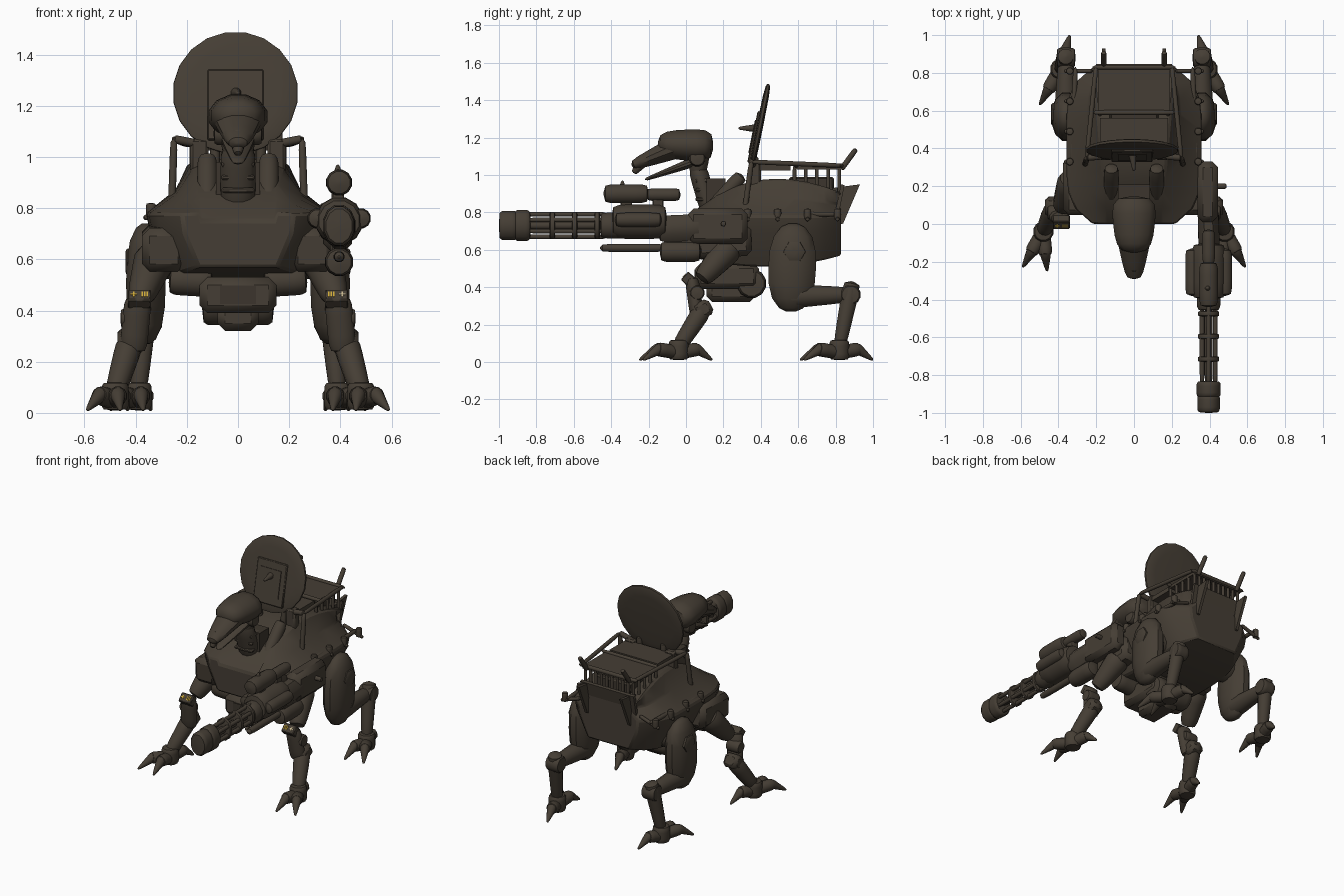
import bpy
import bmesh
import math
from mathutils import Vector, Matrix, Euler

if "Cube" in bpy.data.objects:
    bpy.data.objects.remove(bpy.data.objects["Cube"])


def make_material(name, red, green, blue):
    material = bpy.data.materials.new(name)
    material.use_nodes = True
    material.diffuse_color = (red, green, blue, 1)
    shader = material.node_tree.nodes["Principled BSDF"]
    shader.inputs["Base Color"].default_value = (red, green, blue, 1)
    return material


BROWN = make_material("dark_brown_metal", .06, .048, .035)
DARK = make_material("shadow_brown", .045, .036, .026)
YELLOW = make_material("yellow_paint", .65, .42, .04)
CREAM = make_material("cream_paint", .6, .5, .3)
built = []

def finish(name, bm, material, mirror, bevel):
    bmesh.ops.recalc_face_normals(bm, faces=bm.faces)
    mesh = bpy.data.meshes.new(name)
    bm.to_mesh(mesh)
    bm.free()
    mesh.materials.append(material)
    part = bpy.data.objects.new(name, mesh)
    bpy.context.collection.objects.link(part)
    if bevel:
        part.modifiers.new("bevel", "BEVEL").width = bevel
    if mirror:
        part.modifiers.new("mirror", "MIRROR").use_mirror_merge = False
    built.append(part)

def skin(name, rings, material=BROWN, mirror=False, bevel=0):
    """Join rings of points into a closed skin."""
    bm = bmesh.new()
    loops = [[bm.verts.new(point) for point in ring] for ring in rings]
    for near, far in zip(loops, loops[1:]):
        for i in range(len(near)):
            bm.faces.new((near[i - 1], near[i], far[i], far[i - 1]))
    bm.faces.new(loops[0])
    bm.faces.new(loops[-1])
    finish(name, bm, material, mirror, bevel)

def limb(name, start, end, radius, taper=1, flat=1, power=6, sides=12, mirror=False):
    """Rounded oval bar; a low power swells it, a high one keeps it straight."""
    start, end = Vector(start), Vector(end)
    along = (end - start).normalized()
    reference = Vector((0, 0, 1)) if abs(along.x) > .8 else Vector((1, 0, 0))
    across = (reference - along * along.dot(reference)).normalized()
    upward = along.cross(across)
    rings = []
    for step in range(9):
        reach = -math.cos(math.pi * step / 8)
        t = (reach + 1) / 2
        swell = max(.2, (1 - min(1, abs(reach)) ** power) ** (1 / power))
        size = radius * swell * (1 + (taper - 1) * t)
        angles = [math.tau * (i + .5) / sides for i in range(sides)]
        rings.append([start.lerp(end, t) + across * size * math.cos(a)
                      + upward * size * flat * math.sin(a) for a in angles])
    skin(name, rings, mirror=mirror)

def box(name, centre, size, material=BROWN, tilt=0, mirror=False, bevel=0):
    bm = bmesh.new()
    place = Matrix.Translation(centre) @ Euler((tilt, 0, 0)).to_matrix().to_4x4()
    bmesh.ops.create_cube(bm, size=1, matrix=place @ Matrix.Diagonal((*size, 1)))
    finish(name, bm, material, mirror, bevel)

# Hull: wide in the middle, roof swelling up behind the neck, narrow upper deck
hull_rings = []
for step in range(11):
    t = step / 10
    ends = abs(2 * t - 1)
    wide = .36 - .14 * ends ** 5
    roof = .75 + .23 * math.sin(2.4 * t ** .8)
    floor = .51 + .06 * ends ** 2
    half = [(.14 + .08 * t, roof), (wide * .68, .4 * roof + .48), (wide, .78),
            (wide * .95, .7), (wide * .7, floor)]
    outline = half + [(-x, z) for x, z in reversed(half)]
    hull_rings.append([(x, .83 * t, z) for x, z in outline])
skin("hull", hull_rings, bevel=.01)
box("shoulder_fender", (.29, .2, .645), (.17, .3, .17), tilt=.06, mirror=True, bevel=.03)
fin = [(.78, .72), (.84, .74), (.93, .95), (.78, .93)]
skin("tail_fin", [[(x, y, z) for y, z in fin] for x in (.15, .17)], mirror=True)
box("tail_plate", (0, .82, .86), (.4, .02, .18), tilt=-.2)
box("neck_recess", (0, .16, .88), (.17, .1, .2), DARK)
limb("neck_collar", (.12, .12, .8), (.12, .3, 1), .04, mirror=True)
box("collar_post", (.15, .37, .98), (.07, .06, .18), mirror=True, bevel=.01)

# Underside machinery
box("belly_block", (0, .22, .46), (.3, .34, .14), bevel=.03)
box("belly_keel", (0, .24, .37), (.16, .26, .1), bevel=.03)
box("belly_front_panel", (0, .05, .46), (.14, .01, .07), DARK)
limb("belly_drum", (.1, .14, .51), (.27, .14, .52), .06, mirror=True)
limb("rear_belly_drum", (0, .35, .42), (.14, .35, .42), .08, mirror=True)
limb("hip_axle", (0, .57, .6), (.36, .57, .6), .08, mirror=True)

# Deck: rails, roof, posts and cargo
limb("side_rail", (.33, .33, .79), (.31, .83, .79), .014, mirror=True)
for step in range(4):
    y = .33 + .16 * step
    limb("rail_bracket", (.22, y, .81), (.37, y, .76), .012, mirror=True)
    limb("rail_bolt", (.34, y, .76), (.34, y, .82), .02, mirror=True)
post_top = Vector((.25, .35, 1.07))
limb("front_post", (.26, .31, .78), post_top, .015, mirror=True)
limb("post_cross_arm", post_top, (.15, .36, 1.05), .017, mirror=True)
limb("roof_side_bar", post_top, (.2, .84, 1.05), .013, mirror=True)
box("front_roof", (0, .47, 1.04), (.36, .18, .03))
box("rear_roof", (0, .71, 1.04), (.38, .25, .02))
for y in (.59, .83):
    limb("roof_cross_bar", (-.22, y, 1.05), (.22, y, 1.05), .013)
for step in range(5):
    y, x = .82 - .06 * step, .02 + .04 * step
    limb("side_roof_post", (.18, y, .9), (.18, y, 1.05), .01, mirror=True)
    limb("rear_roof_post", (x, .82, .9), (x, .82, 1.05), .01, mirror=True)
box("cargo", (0, .67, .95), (.26, .24, .08), DARK, bevel=.01)
limb("antenna", (.16, .83, 1.03), (.16, .91, 1.14), .015, mirror=True)

# Dish leaning back behind the head
LEAN = .2
centre = Vector((-.01, .39, 1.25))
facing = Vector((0, -math.cos(LEAN), math.sin(LEAN)))
limb("dish", centre - facing * .02, centre + facing * .015, .245, power=4, sides=20)
panel = centre + facing * .015 - Vector((0, .01, .05))
box("dish_panel", panel, (.22, .02, .28), tilt=-LEAN, bevel=.005)
box("dish_inner_panel", panel + facing * .01, (.15, .01, .18), tilt=-LEAN)
limb("dish_feed", centre, (0, .28, 1.25), .025, taper=.3)
limb("dish_strut", (.09, .36, .95), (.09, .37, 1.1), .02, mirror=True)

# Neck and beaked head
throat = Vector((0, .06, 1))
limb("upper_neck", (0, .09, 1.22), throat, .08, taper=.8, flat=.75)
limb("lower_neck", throat + Vector((0, 0, .04)), (0, .13, .8), .07, flat=.75)
for step in range(3):
    box("neck_rib", (0, .1, .87 + .05 * step), (.13, .1, .02), bevel=.006)
limb("cranium", (0, .145, 1.155), (0, -.15, 1.165), .13, taper=.75, flat=.75, power=3.5)
limb("beak", (0, 0, 1.17), (0, -.29, 1.05), .11, taper=.4, flat=.65, power=5)
limb("beak_hook", (0, -.22, 1.09), (0, -.28, 1.01), .04, taper=.4)
limb("jaw", (0, .07, 1.08), (0, -.22, .975), .075, taper=.3, flat=.4)
limb("jaw_hinge", (0, .06, 1.09), (.095, .06, 1.09), .045, mirror=True)

# Front legs
front_knee = Vector((.385, .08, .44))
front_elbow = Vector((.42, .09, .28))
front_ankle = Vector((.48, -.04, .08))
limb("front_upper_leg", (.32, .24, .62), front_knee, .085, taper=.6, mirror=True)
limb("front_knee_plate", (.39, .03, .45), (.41, .06, .24), .055, flat=.7, mirror=True)
limb("front_elbow", (.36, .06, .37), (.46, .06, .37), .04, mirror=True)
box("front_heel_guard", front_elbow, (.1, .1, .09), tilt=.5, mirror=True, bevel=.02)
limb("front_shin", front_elbow, front_ankle, .055, taper=.75, mirror=True)

# Hind legs
hind_knee = Vector((.36, .88, .36))
hind_ankle = Vector((.39, .82, .08))
limb("hind_thigh", (.36, .575, .74), (.36, .56, .27), .08, flat=1.65, power=2.5, mirror=True)
limb("hip_cap", (.4, .58, .59), (.44, .58, .59), .06, sides=6, mirror=True)
limb("hind_lower_thigh", (.36, .52, .35), hind_knee, .07, taper=.6, mirror=True)
limb("hind_knee", (.31, .88, .36), (.41, .88, .36), .055, mirror=True)
limb("hind_shin", (.36, .89, .43), hind_ankle, .05, taper=.7, mirror=True)

# Clawed feet: two toes forward, one back
for label, ankle in (("front", front_ankle), ("hind", hind_ankle)):
    sole = Vector((ankle.x, ankle.y, .01))
    limb(label + "_ankle", sole, ankle + Vector((0, 0, .04)), .055, mirror=True)
    for spread, forward in ((.11, -.19), (-.02, -.21), (-.05, .18)):
        tip = sole + Vector((spread, forward, 0))
        knuckle = sole.lerp(tip, .6) + Vector((0, 0, .06))
        limb(label + "_toe", ankle - Vector((0, 0, .03)), knuckle, .038, mirror=True)
        limb(label + "_claw", sole.lerp(knuckle, .8) + Vector((0, 0, .02)), tip,
             .034, taper=.2, mirror=True)

# Knee pads with painted marks: a cross and three stripes
PAD_TILT = .8
pad = Vector((.385, .01, .445))
box("knee_pad", pad, (.09, .06, .05), tilt=PAD_TILT, mirror=True, bevel=.005)
pad_turn = Euler((PAD_TILT, 0, 0)).to_matrix()
cross = [(.022, .007, .025), (.022, .025, .007)]
stripes = [(-.01 * step, .006, .025) for step in range(1, 4)]
for side, cross_paint in ((-1, YELLOW), (1, CREAM)):
    for offset, width, height in cross + stripes:
        spot = pad + pad_turn @ Vector((offset, 0, .026))
        spot.x *= side
        paint = cross_paint if offset > 0 else YELLOW
        box("knee_mark", spot, (width, height, .004), paint, tilt=PAD_TILT)

# Gun arm on the model's left
box("gun_shoulder", (.39, .17, .725), (.11, .32, .19), bevel=.03)
limb("gun_forearm", (.39, .1, .72), (.4, -.15, .71), .06, flat=1.3, sides=8)
limb("arm_knob", (.42, .2, .74), (.49, .2, .74), .015)

def gun_part(name, front, back, radius, x=0, z=0, **shape):
    """Bar running along the gun, offset from its axis."""
    x, z = x + .395, z + .73
    limb(name, (x, front, z), (x, back, z), radius, **shape)

gun_part("gun_collar", -.46, -.3, .065, flat=1.1)
gun_part("gun_body", -.4, -.1, .095, z=.02)
for offset in (-.085, .085):
    gun_part("gun_side_pod", -.38, -.13, .04, x=offset, z=.03)
for step in range(6):
    angle = math.tau * (step + .5) / 6
    gun_part("barrel", -.86, -.42, .013, x=.04 * math.cos(angle), z=.06 * math.sin(angle))
gun_part("barrel_core", -.86, -.42, .022)
for step in range(3):
    back = -.46 - .12 * step
    gun_part("barrel_ring", back - .03, back, .058, flat=1.3)
gun_part("muzzle", -.92, -.83, .066, flat=1.3)
gun_part("muzzle_tip", -1, -.9, .062, flat=1.3)
gun_part("scope", -.44, -.2, .052, z=.17)
gun_part("scope_tail", -.21, -.03, .035, z=.165)
limb("scope_spike", (.39, -.34, .9), (.39, -.34, .97), .03, taper=.2)
for y in (-.32, -.15):
    box("scope_mount", (.39, y, .84), (.05, .06, .09), bevel=.006)
gun_part("lower_canister", -.14, .08, .057, z=-.14)
gun_part("feed_pipe", -.46, -.1, .022, z=-.12)
box("canister_mount", (.39, -.03, .65), (.06, .16, .07), bevel=.01)

# Smooth shading with sharp edges kept
bpy.ops.object.select_all(action="DESELECT")
for part in built:
    part.select_set(True)
bpy.context.view_layer.objects.active = built[0]
bpy.ops.object.shade_smooth_by_angle(angle=math.radians(40))
